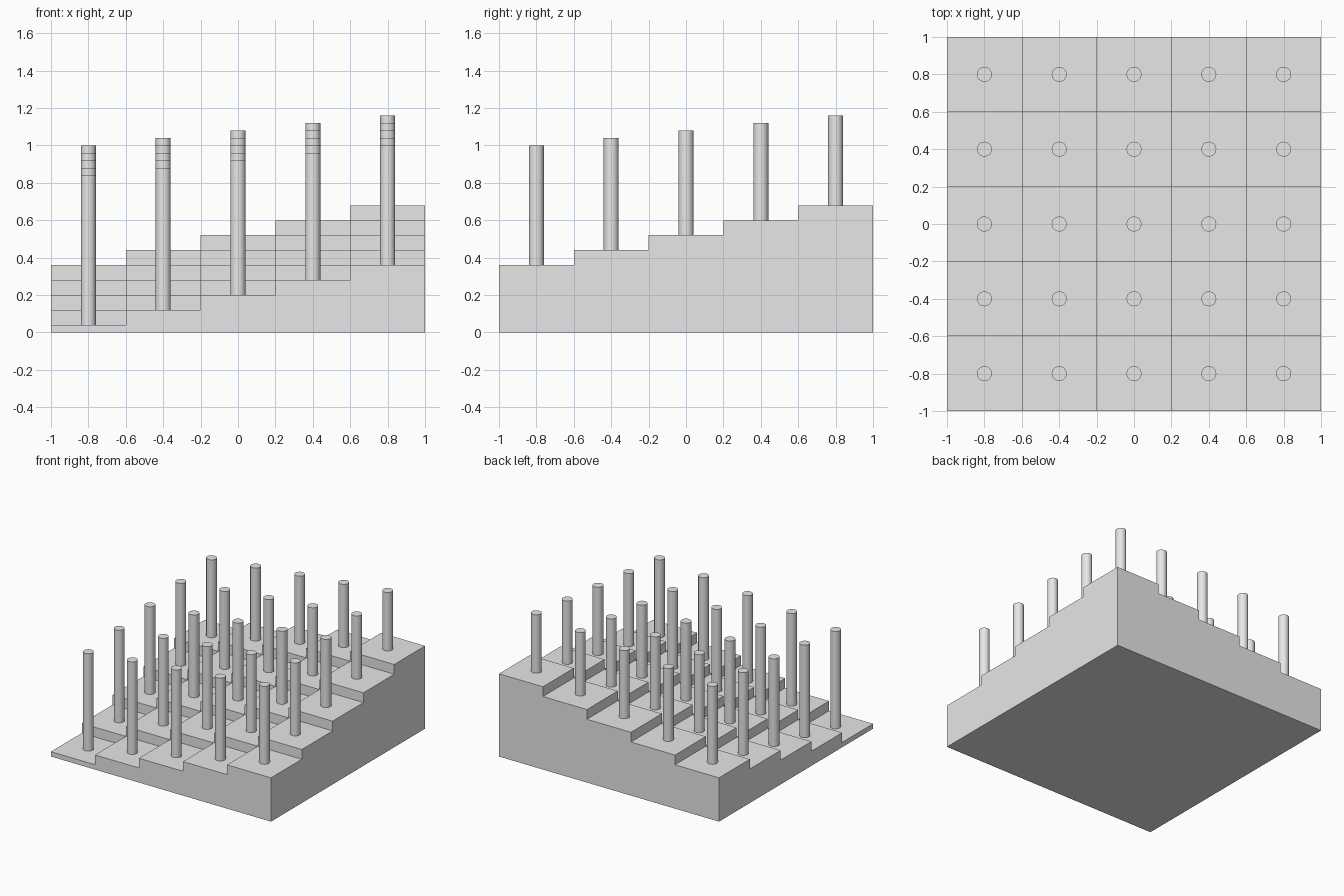
import bpy
import bmesh
import math

cube = bpy.data.objects.get("Cube")
if cube:
    bpy.data.objects.remove(cube, do_unlink=True)

N = 5            # cells per side
CELL = 0.4       # cell width
RADIUS = 0.04    # post radius


def material(name, value):
    mat = bpy.data.materials.new(name)
    mat.use_nodes = True
    color = (value, value, value, 1)
    mat.diffuse_color = color
    mat.node_tree.nodes["Principled BSDF"].inputs["Base Color"].default_value = color
    return mat


grey = material("plain grey", 0.8)


def ground(i, j):
    """Height of a terrace cell; zero outside the block."""
    if 0 <= i < N and 0 <= j < N:
        return 0.04 + 0.08 * (i + j)
    return 0.0


def centre(i):
    return (i - (N - 1) / 2) * CELL


# Terraced block: cell tops, risers facing every lower neighbour, one underside
bm = bmesh.new()


def quad(*points):
    bm.faces.new([bm.verts.new(p) for p in points])


h = CELL / 2
for i in range(N):
    for j in range(N):
        x, y, z = centre(i), centre(j), ground(i, j)
        quad((x - h, y - h, z), (x + h, y - h, z), (x + h, y + h, z), (x - h, y + h, z))
        for dx, dy in ((1, 0), (0, 1), (-1, 0), (0, -1)):
            low = ground(i + dx, j + dy)
            if low < z:
                ax, ay = x + h * (dx + dy), y + h * (dy - dx)
                bx, by = x + h * (dx - dy), y + h * (dy + dx)
                quad((ax, ay, low), (bx, by, low), (bx, by, z), (ax, ay, z))
quad((-1, -1, 0), (-1, 1, 0), (1, 1, 0), (1, -1, 0))
bmesh.ops.remove_doubles(bm, verts=bm.verts, dist=0.0001)
mesh = bpy.data.meshes.new("terraced_block")
bm.to_mesh(mesh)
bm.free()
mesh.materials.append(grey)
block = bpy.data.objects.new("terraced_block", mesh)
bpy.context.collection.objects.link(block)

# Round posts, one standing on each cell
for i in range(N):
    for j in range(N):
        bottom, top = ground(i, j), 0.84 + 0.04 * (i + j)
        bpy.ops.mesh.primitive_cylinder_add(
            vertices=32, radius=RADIUS, depth=top - bottom,
            location=(centre(i), centre(j), (top + bottom) / 2))
        post = bpy.context.object
        post.name = f"post_{i + 1}_{j + 1}"
        post.data.materials.append(grey)
        bpy.ops.object.shade_smooth_by_angle(angle=math.radians(40))
